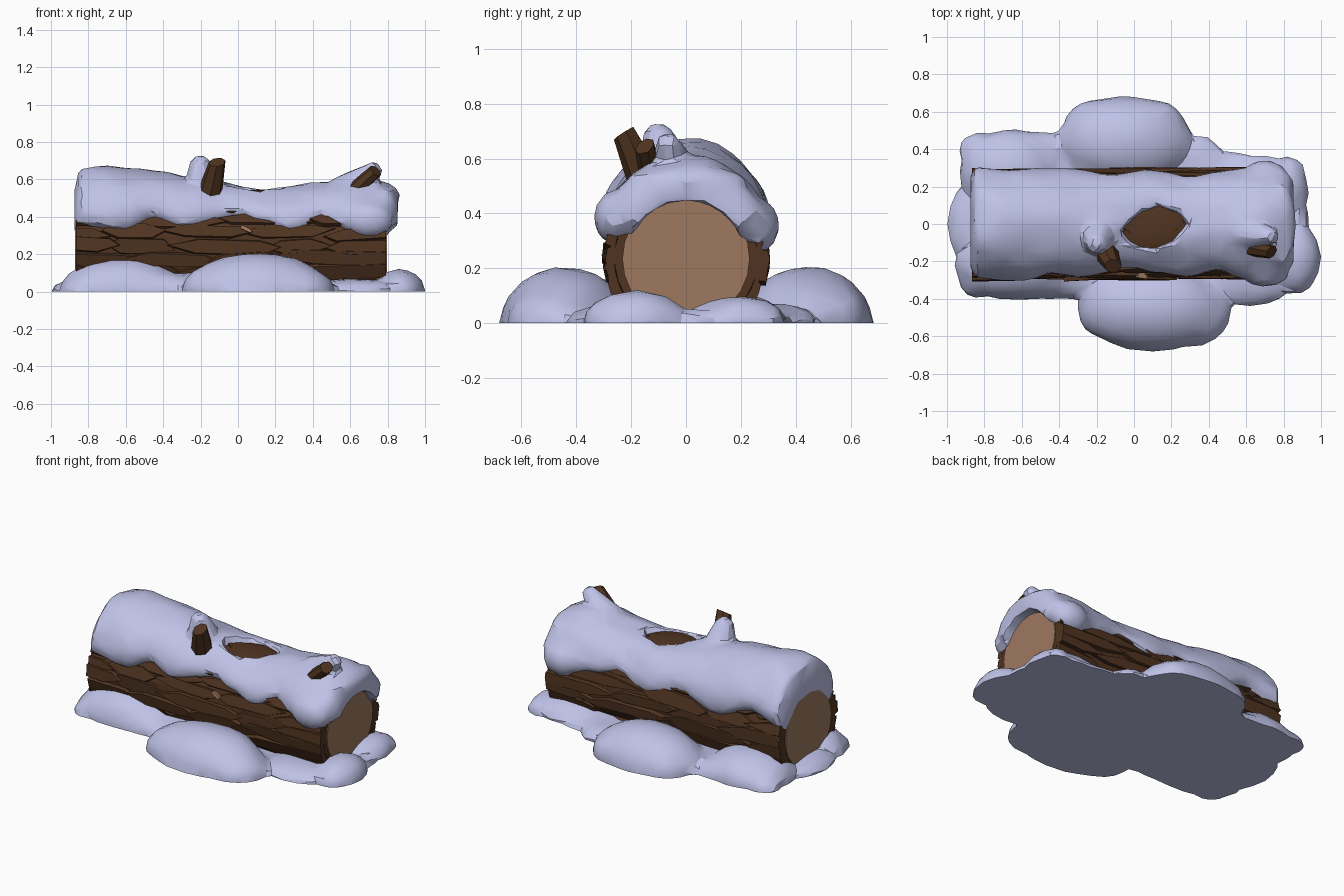
import bpy, bmesh, math, random
from mathutils import Vector, noise

if "Cube" in bpy.data.objects:
    bpy.data.objects.remove(bpy.data.objects["Cube"])

random.seed(4)
ZC, R = 0.235, 0.29            # log axis height and bark radius
XL, XR = -0.865, 0.79          # log ends


def material(name, rgb):
    m = bpy.data.materials.new(name)
    m.diffuse_color = (*rgb, 1)
    m.use_nodes = True
    m.node_tree.nodes["Principled BSDF"].inputs["Base Color"].default_value = m.diffuse_color
    return m


SNOW = material("snow", (0.54, 0.56, 0.83))
BARK = material("dark bark", (0.080, 0.034, 0.015))
WOOD = material("cut wood", (0.34, 0.19, 0.115))


def make(name, bm, *mats):
    bmesh.ops.recalc_face_normals(bm, faces=bm.faces)
    me = bpy.data.meshes.new(name)
    bm.to_mesh(me)
    bm.free()
    ob = bpy.data.objects.new(name, me)
    bpy.context.collection.objects.link(ob)
    for m in mats:
        me.materials.append(m)
    bpy.ops.object.select_all(action='DESELECT')
    bpy.context.view_layer.objects.active = ob
    ob.select_set(True)
    return ob


def interp(x, pts):
    if x <= pts[0][0]:
        return pts[0][1]
    for (x0, v0), (x1, v1) in zip(pts, pts[1:]):
        if x <= x1:
            t = (x - x0) / (x1 - x0)
            return v0 + (v1 - v0) * t * t * (3 - 2 * t)
    return pts[-1][1]


def ball(bm, c, r):
    vs = bmesh.ops.create_icosphere(bm, subdivisions=3, radius=1)['verts']
    for v in vs:
        v.co = Vector((v.co.x * r[0], v.co.y * r[1], v.co.z * r[2])) + Vector(c)


def horn(bm, p, q, r0, r1, n=6):
    for i in range(n):
        t = i / (n - 1)
        r = r0 + (r1 - r0) * t
        ball(bm, Vector(p).lerp(Vector(q), t), (r, r, r))


def fuse(ob, voxel, smooth, ratio):
    """Melt overlapping lumps into one faceted snow body."""
    m = ob.modifiers.new("fuse", 'REMESH')
    m.mode, m.voxel_size = 'VOXEL', voxel
    bpy.ops.object.modifier_apply(modifier=m.name)
    m = ob.modifiers.new("soften", 'SMOOTH')
    m.iterations, m.factor = smooth, 0.5
    bpy.ops.object.modifier_apply(modifier=m.name)
    m = ob.modifiers.new("facets", 'DECIMATE')
    m.ratio = ratio
    bpy.ops.object.modifier_apply(modifier=m.name)
    for p in ob.data.polygons:
        p.material_index = 0


def polar(x, a, r):
    return Vector((x, math.cos(a) * r, ZC + math.sin(a) * r))


def along_x(bm, x0, x1, r, n=28):
    vs = bmesh.ops.create_cone(bm, cap_ends=True, segments=n, radius1=r, radius2=r, depth=x1 - x0)['verts']
    for v in vs:
        v.co = Vector((v.co.z + (x0 + x1) / 2, v.co.y, v.co.x + ZC))


def flatten_bottom(bm, z):
    geom = bm.verts[:] + bm.edges[:] + bm.faces[:]
    bmesh.ops.bisect_plane(bm, geom=geom, plane_co=(0, 0, z), plane_no=(0, 0, 1), clear_inner=True)
    bmesh.ops.holes_fill(bm, edges=[e for e in bm.edges if e.is_boundary], sides=0)


# log core, trimmed at the ground
bm = bmesh.new()
along_x(bm, XL, XR, 0.28)
flatten_bottom(bm, 0.004)
make("log_core", bm, BARK)

# pale sawn ends
for name, x in (("left_cut_end", XL), ("right_cut_end", XR)):
    bm = bmesh.new()
    along_x(bm, x - 0.006, x + 0.006, 0.232, 24)
    flatten_bottom(bm, 0.004)
    make(name, bm, WOOD)


# bark: overlapping pointed slabs running along the log
def slab(bm, x0, x1, a, w, r):
    L = x1 - x0
    tilt = random.uniform(-0.1, 0.1)
    out = [(0, 0), (random.uniform(.1, .3), -1), (random.uniform(.65, .9), -1),
           (1, random.uniform(-.4, .4)), (random.uniform(.65, .9), 1), (random.uniform(.1, .3), 1)]
    low, top = [], []
    for u, s in out:
        ang = a + s * w + tilt * (u - 0.5)
        low.append(bm.verts.new(polar(min(max(x0 + u * L, XL), XR), ang, 0.262)))
        u2 = 0.5 + (u - 0.5) * 0.95
        rr = r + random.uniform(-0.008, 0.004)
        top.append(bm.verts.new(polar(min(max(x0 + u2 * L, XL), XR), a + s * w * .72 + tilt * (u - .5), rr)))
    bm.faces.new(top)
    bm.faces.new(low[::-1])
    for i in range(6):
        j = (i + 1) % 6
        bm.faces.new((low[i], low[j], top[j], top[i]))


bm = bmesh.new()
N = 19
for k in range(N):
    a = math.radians(-42 + 264 * k / (N - 1))
    x = XL - random.uniform(0.1, 0.35)
    while x < XR - 0.06:
        L = random.uniform(0.35, 0.7)
        if x + L > XR - 0.15:
            L = XR + 0.25 - x
        slab(bm, x, x + L, a + random.uniform(-.04, .04), random.uniform(.13, .2), random.uniform(.288, .306))
        x += L * 0.84
for v in bm.verts:
    v.co.z = max(v.co.z, 0.004)
make("bark_slabs", bm, BARK)

# smooth bark knot that shows through the melted patch
bm = bmesh.new()
ball(bm, (0.11, -0.02, 0.49), (0.24, 0.17, 0.055))
make("bare_bark_patch", bm, BARK)
bpy.ops.object.shade_smooth_by_angle(angle=math.radians(32))

# small torn chip showing pale wood
bm = bmesh.new()
slab(bm, 0.01, 0.075, math.radians(161), 0.045, 0.311)
make("bark_chip", bm, WOOD)

# snow cap: thick crescent swept along the log
TOP = [(-.865, .13), (-.7, .145), (-.6, .14), (-.4, .115), (-.25, .085), (0, .06), (.25, .042),
       (.45, .06), (.6, .085), (.7, .085), (.8, .06), (.86, .03)]
SIDE = [(-.86, .045), (-.6, .045), (-.3, .035), (0, .03), (.4, .028), (.6, .045), (.8, .045)]
FRONT = [(-.86, .36), (-.6, .33), (-.45, .40), (-.3, .35), (0, .42), (.12, .38), (.3, .33),
         (.45, .40), (.6, .33), (.72, .29), (.79, .36), (.86, .42)]
BACK = [(-.86, .33), (-.65, .38), (-.4, .30), (-.15, .37), (.1, .31), (.3, .38), (.5, .33),
        (.7, .26), (.79, .33), (.86, .40)]
X0, X1, NX, NA = -0.875, 0.855, 80, 44
bm = bmesh.new()
rings = []
for i in range(NX + 1):
    x = X0 + (X1 - X0) * i / NX
    a0 = math.asin((interp(x, BACK) - ZC) / 0.31)
    a1 = math.pi - math.asin((interp(x, FRONT) - ZC) / 0.31)
    d = min((x - X0) / 0.045, (X1 - x) / 0.07, 1)
    end = math.sqrt(max(0, 1 - (1 - d) ** 2))
    outer, inner = [], []
    for j in range(NA + 1):
        u = j / NA
        a = a0 + (a1 - a0) * u
        s = interp(x, SIDE)
        t = s + (interp(x, TOP) - s) * max(0, math.sin(a)) ** 2
        t += 0.016 * noise.noise(Vector((x * 6, a * 2.5, 3)))
        roll = math.sqrt(max(0, 1 - abs(2 * u - 1) ** 10)) * (0.35 + 0.65 * end)
        r = 0.25 + (R + t - 0.25) * roll
        # bare patch melted through the top, slightly turned
        hx, hy = x - 0.11, math.cos(a) * r + 0.02
        hy -= 0.15 * hx
        if abs(hx / 0.17) ** 1.6 + abs(hy / 0.112) ** 1.6 < 1 and math.sin(a) > 0:
            r = 0.25
        outer.append(bm.verts.new(polar(x, a, r)))
        inner.append(bm.verts.new(polar(x, a, 0.212)))
    rings.append(outer + inner[::-1])
n = len(rings[0])
for p, q in zip(rings, rings[1:]):
    for j in range(n):
        k = (j + 1) % n
        bm.faces.new((p[j], p[k], q[k], q[j]))
for ring in (rings[0], rings[-1]):
    for j in range(NA):
        bm.faces.new((ring[j], ring[j + 1], ring[n - 2 - j], ring[n - 1 - j]))
# drifts against the branches and drooping lobes at the right end
horn(bm, (-0.19, -0.06, 0.52), (-0.20, -0.1, 0.67), 0.11, 0.06)
horn(bm, (0.56, -0.04, 0.52), (0.725, -0.065, 0.645), 0.1, 0.048)
ball(bm, (0.70, -0.255, 0.385), (0.13, 0.08, 0.10))
ball(bm, (0.70, 0.255, 0.355), (0.12, 0.085, 0.10))
ball(bm, (0.78, 0.0, 0.515), (0.085, 0.22, 0.06))
cap = make("snow_cap", bm, SNOW)
fuse(cap, 0.016, 3, 0.05)
bpy.ops.object.shade_smooth_by_angle(angle=math.radians(25))


# broken branch stubs with slanted tips
def branch(name, p, q, r0, r1):
    p, q = Vector(p), Vector(q)
    rot = (q - p).to_track_quat('Z', 'Y')
    b = bmesh.new()
    vs = bmesh.ops.create_cone(b, cap_ends=True, segments=7, radius1=r0, radius2=r1,
                               depth=(q - p).length)['verts']
    for v in vs:
        if v.co.z > 0:
            v.co.z += v.co.x * 0.35
        v.co = rot @ v.co + (p + q) / 2
    make(name, b, BARK)


branch("left_branch", (-0.165, -0.12, 0.46), (-0.112, -0.225, 0.692), 0.075, 0.044)
branch("right_branch", (0.58, -0.12, 0.50), (0.735, -0.15, 0.645), 0.046, 0.037)

# ground snow: fused mounds cut flat underneath
bm = bmesh.new()
MOUNDS = [
    ((0.10, -0.44), (0.40, 0.24, 0.205)), ((-0.05, 0.44), (0.36, 0.245, 0.205)),
    ((-0.62, -0.22), (0.34, 0.19, 0.18)), ((-0.66, 0.28), (0.28, 0.22, 0.16)),
    ((0.66, 0.17), (0.28, 0.20, 0.11)), ((0.86, -0.18), (0.14, 0.2, 0.12)),
    ((-0.84, 0.0), (0.16, 0.24, 0.07)), ((0.62, -0.27), (0.26, 0.17, 0.07)),
    ((0.82, 0.2), (0.11, 0.16, 0.10)), ((0.0, 0.0), (0.93, 0.34, 0.06)),
    ((-0.3, -0.24), (0.36, 0.16, 0.10)), ((-0.38, 0.24), (0.4, 0.24, 0.07)), ((0.42, 0.2), (0.42, 0.2, 0.07)),
    ((-0.12, -0.45), (0.18, 0.17, 0.15)), ((0.30, -0.47), (0.22, 0.19, 0.14)),
    ((-0.83, 0.38), (0.11, 0.11, 0.08)), ((-0.5, 0.4), (0.2, 0.1, 0.08)), ((-0.84, -0.3), (0.1, 0.1, 0.07)),
    ((-0.42, -0.3), (0.2, 0.1, 0.1)), ((0.88, -0.02), (0.06, 0.2, 0.055)), ((0.35, 0.33), (0.14, 0.14, 0.07)),
    ((0.84, 0.28), (0.08, 0.07, 0.06)), ((-0.2, 0.52), (0.18, 0.14, 0.14)), ((0.1, 0.52), (0.18, 0.14, 0.14))]
for (x, y), r in MOUNDS:
    ball(bm, (x, y, 0), r)
for v in bm.verts:
    v.co += Vector((1, 1, 0.6)) * 0.014 * noise.noise(v.co * 5)
base = make("ground_snow", bm, SNOW)
fuse(base, 0.02, 4, 0.055)
bm = bmesh.new()
bm.from_mesh(base.data)
flatten_bottom(bm, 0.0)
bm.to_mesh(base.data)
bm.free()
bpy.ops.object.shade_smooth_by_angle(angle=math.radians(25))
